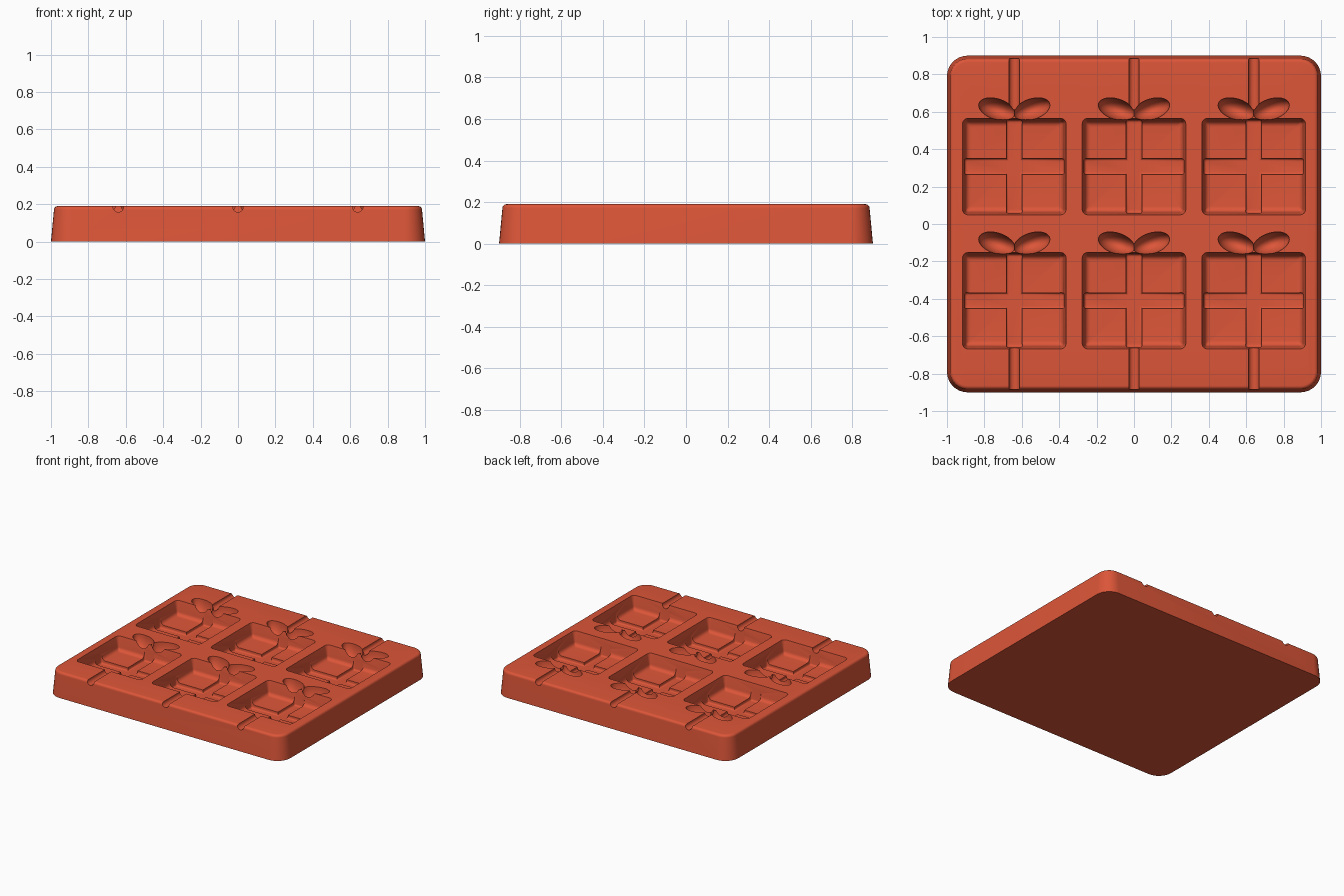
import bpy, bmesh, math
from mathutils import Matrix, Vector

cube = bpy.data.objects.get("Cube")
if cube:
    bpy.data.objects.remove(cube, do_unlink=True)

TOP = 0.19

clay = bpy.data.materials.new("terracotta red")
clay.use_nodes = True
COLOUR = (0.72, 0.092, 0.04, 1)
clay.diffuse_color = COLOUR
clay.node_tree.nodes["Principled BSDF"].inputs["Base Color"].default_value = COLOUR


def rounded_ring(bm, cx, cy, hx, hy, r, z, steps=8):
    """One horizontal rounded rectangle of vertices."""
    ring = []
    for q, (sx, sy) in enumerate([(1, 1), (-1, 1), (-1, -1), (1, -1)]):
        for i in range(steps + 1):
            a = math.pi / 2 * (q + i / steps)
            ring.append(bm.verts.new((cx + sx * (hx - r) + r * math.cos(a),
                                      cy + sy * (hy - r) + r * math.sin(a), z)))
    return ring


def loft(bm, cx, cy, hx, hy, r, profile):
    """Solid through rounded rectangles; profile lists (inset, z) upwards."""
    rings = [rounded_ring(bm, cx, cy, hx - d, hy - d, max(r - d, 0.012), z)
             for d, z in profile]
    n = len(rings[0])
    for low, high in zip(rings, rings[1:]):
        for i in range(n):
            j = (i + 1) % n
            bm.faces.new((low[i], low[j], high[j], high[i]))
    bm.faces.new(rings[0][::-1])
    bm.faces.new(rings[-1])


def arc(inset, z, rx, rz, start, end, steps=6):
    """Quarter-arc profile points, angles in degrees."""
    out = []
    for i in range(steps + 1):
        a = math.radians(start + (end - start) * i / steps)
        out.append((inset - rx * math.cos(a), z + rz * math.sin(a)))
    return out


def make_object(name, bm):
    bmesh.ops.recalc_face_normals(bm, faces=bm.faces[:])
    mesh = bpy.data.meshes.new(name)
    bm.to_mesh(mesh)
    bm.free()
    mesh.materials.append(clay)
    obj = bpy.data.objects.new(name, mesh)
    bpy.context.collection.objects.link(obj)
    return obj


def groove(bm, x, y0, y1):
    """Round pouring channel along y."""
    place = Matrix.Translation((x, (y0 + y1) / 2, TOP - 0.004)) @ Matrix.Rotation(math.pi / 2, 4, "X")
    bmesh.ops.create_cone(bm, cap_ends=True, segments=24, radius1=0.028, radius2=0.028,
                          depth=y1 - y0, matrix=place)


def bow_lobe(bm, x, y, side):
    """Tilted ellipsoid hollow for one loop of the bow."""
    place = (Matrix.Translation((x + side * 0.094, y, TOP))
             @ Matrix.Rotation(side * math.radians(18), 4, "Z")
             @ Matrix.Diagonal((0.1, 0.055, 0.11, 1)))
    bmesh.ops.create_uvsphere(bm, u_segments=32, v_segments=20, radius=1, matrix=place)


# Tapered tray with a rounded top edge
bm = bmesh.new()
loft(bm, 0, 0, 1.0, 0.9, 0.11,
     [(0, 0)] + arc(0.036, TOP - 0.02, 0.02, 0.02, 0, 90))
tray = make_object("mould_tray", bm)

# Hollows: gift boxes with ribbons, bows and channels
HALF_X, HALF_Y = 0.277, 0.258
box_profile = arc(0.045, 0.115, 0.03, 0.03, -90, 0) + [(0, TOP), (0, TOP + 0.03)]
ribbon_profile = arc(0.018, 0.072, 0.012, 0.012, -90, 0, 3) + [(0.003, TOP - 0.008)]
boxes, ribbons, bows, channels = [bmesh.new() for _ in range(4)]
for x in (-0.64, 0, 0.64):
    for y in (0.307, -0.41):
        loft(boxes, x, y, HALF_X, HALF_Y, 0.03, box_profile)
        loft(ribbons, x, y, 0.048, HALF_Y - 0.004, 0.012, ribbon_profile)
        loft(ribbons, x, y, HALF_X - 0.006, 0.048, 0.012, ribbon_profile)
        for side in (-1, 1):
            bow_lobe(bows, x, y + 0.307, side)
    groove(channels, x, 0.612, 1.0)
    groove(channels, x, -1.0, -0.63)

for name, bm in (("box_cutter", boxes), ("ribbon_cutter", ribbons),
                 ("bow_cutter", bows), ("channel_cutter", channels)):
    cutter = make_object(name, bm)
    cutter.hide_render = True
    cut = tray.modifiers.new(name, "BOOLEAN")
    cut.operation = "DIFFERENCE"
    cut.solver = "EXACT"
    cut.use_self = True
    cut.object = cutter
    bpy.context.view_layer.objects.active = tray
    bpy.ops.object.modifier_apply(modifier=cut.name)
    bpy.data.objects.remove(cutter, do_unlink=True)

# Smooth shading with crisp rims
bpy.ops.object.select_all(action="DESELECT")
tray.select_set(True)
bpy.context.view_layer.objects.active = tray
bpy.ops.object.shade_smooth_by_angle(angle=math.radians(35))
